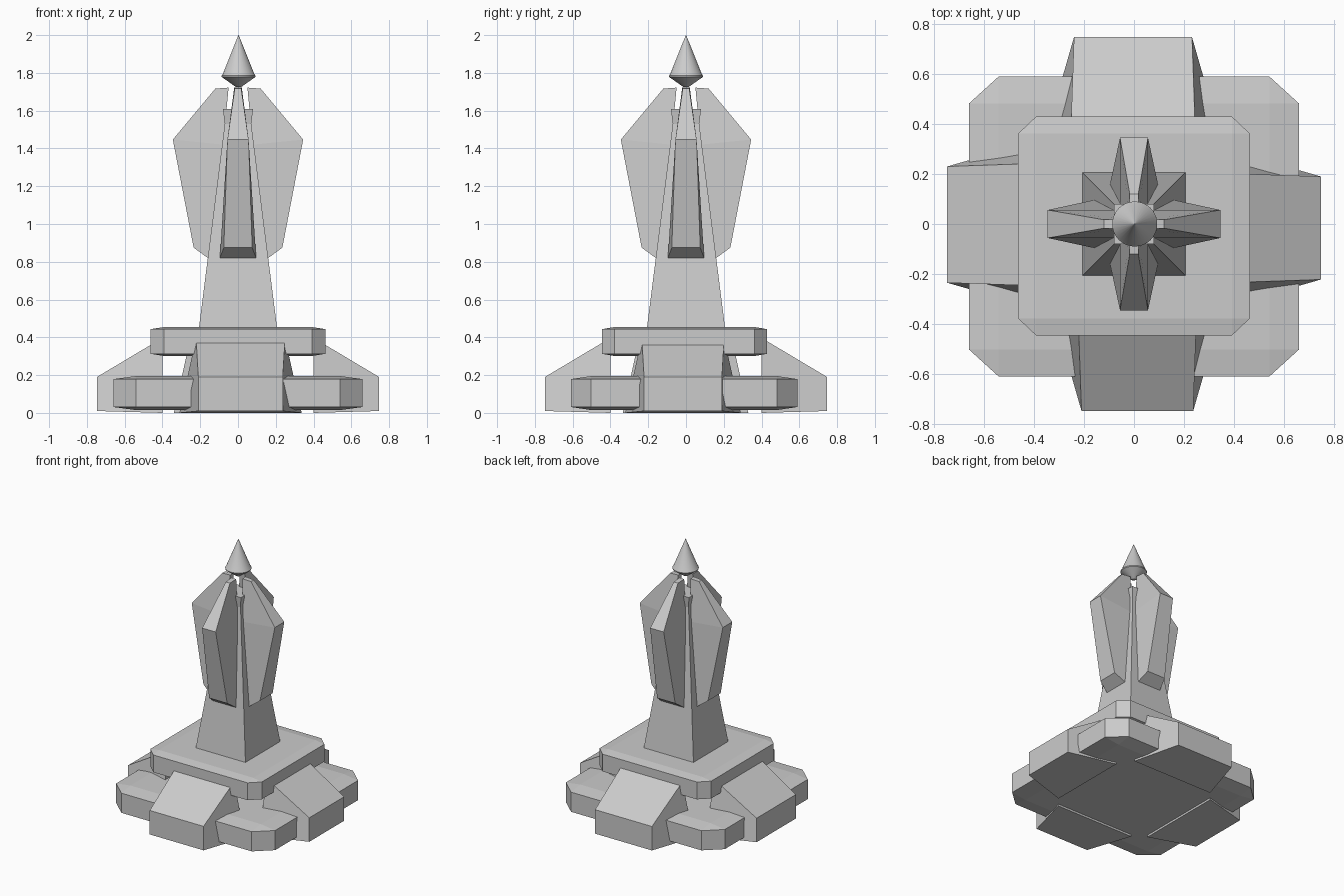
import bpy, bmesh
from math import pi, sin, cos
from mathutils import Matrix

if "Cube" in bpy.data.objects:
    bpy.data.objects.remove(bpy.data.objects["Cube"])


def finish(bm, name, angle=0.0):
    bmesh.ops.recalc_face_normals(bm, faces=bm.faces)
    bm.transform(Matrix.Rotation(angle, 4, 'Z'))
    me = bpy.data.meshes.new(name)
    bm.to_mesh(me)
    bm.free()
    ob = bpy.data.objects.new(name, me)
    bpy.context.collection.objects.link(ob)
    return ob


def loft(rings, name, angle=0.0):
    """Join rings of equal point count and cap both ends."""
    bm = bmesh.new()
    rows = [[bm.verts.new(p) for p in r] for r in rings]
    n = len(rows[0])
    for a, b in zip(rows, rows[1:]):
        for i in range(n):
            j = (i + 1) % n
            bm.faces.new((a[i], a[j], b[j], b[i]))
    bm.faces.new(rows[0])
    bm.faces.new(rows[-1])
    return finish(bm, name, angle)


def slab(name, half, centre, bevel):
    # bevel the cube before scaling, so the chamfer follows the proportions
    bm = bmesh.new()
    bmesh.ops.create_cube(bm, size=2)
    bmesh.ops.bevel(bm, geom=bm.edges[:], offset=bevel, segments=1,
                    affect='EDGES')
    bm.transform(Matrix.Translation(centre) @ Matrix.Diagonal((*half, 1)))
    return finish(bm, name)


# stepped base
slab("lower_slab", (0.66, 0.60, 0.09), (0, -0.01, 0.105), 0.18)
slab("upper_slab", (0.463, 0.438, 0.077), (0, -0.008, 0.378), 0.155)

# four sloping buttresses, each slightly uneven in width
sides = ("front", "right", "back", "left")
widths = ((-0.21, 0.237), (-0.222, 0.19), (-0.232, 0.24), (-0.23, 0.235))
for k, (side, (l, r)) in enumerate(zip(sides, widths)):
    outer = [(l, -0.747, 0.01), (r, -0.747, 0.01),
             (r, -0.747, 0.19), (l, -0.747, 0.19)]
    inner = [(l - 0.10, -0.40, 0.0), (r + 0.10, -0.40, 0.0),
             (r + 0.012, -0.40, 0.397), (l - 0.012, -0.40, 0.397)]
    loft([outer, inner], side + "_buttress", k * pi / 2)

# tapered square pillar with a slightly flared head
square = lambda h, z: [(-h, -h, z), (h, -h, z), (h, h, z), (-h, h, z)]
loft([square(0.208, 0.44), square(0.07, 1.53), square(0.08, 1.61)], "pillar")

# four fins: (distance out, height, half width)
A, B, C = (0.16, 0.82, 0.096), (0.235, 0.875, 0.075), (0.345, 1.447, 0.056)
D, E, F = (0.12, 1.717, 0.017), (0.05, 1.722, 0.02), (0.078, 1.42, 0.056)
for k, side in enumerate(sides):
    bm = bmesh.new()
    L, R = [[bm.verts.new((s * w, -d, z)) for d, z, w in (A, B, C, D, E, F)]
            for s in (-1, 1)]
    for i in range(6):
        j = (i + 1) % 6
        bm.faces.new((L[i], L[j], R[j], R[i]))
    for V in (L, R):
        bm.faces.new((V[0], V[1], V[2], V[5]))
        bm.faces.new((V[2], V[3], V[4], V[5]))
    finish(bm, side + "_fin", k * pi / 2)

# round pointed finial
profile = [(0.012, 1.724), (0.089, 1.778), (0.09, 1.785), (0.084, 1.793),
           (0.001, 2.0)]
N = 32
tip = loft([[(0.003 + r * cos(2 * pi * i / N), r * sin(2 * pi * i / N), z)
             for i in range(N)] for r, z in profile], "finial")
bpy.context.view_layer.objects.active = tip
tip.select_set(True)
bpy.ops.object.shade_smooth_by_angle(angle=0.6)
